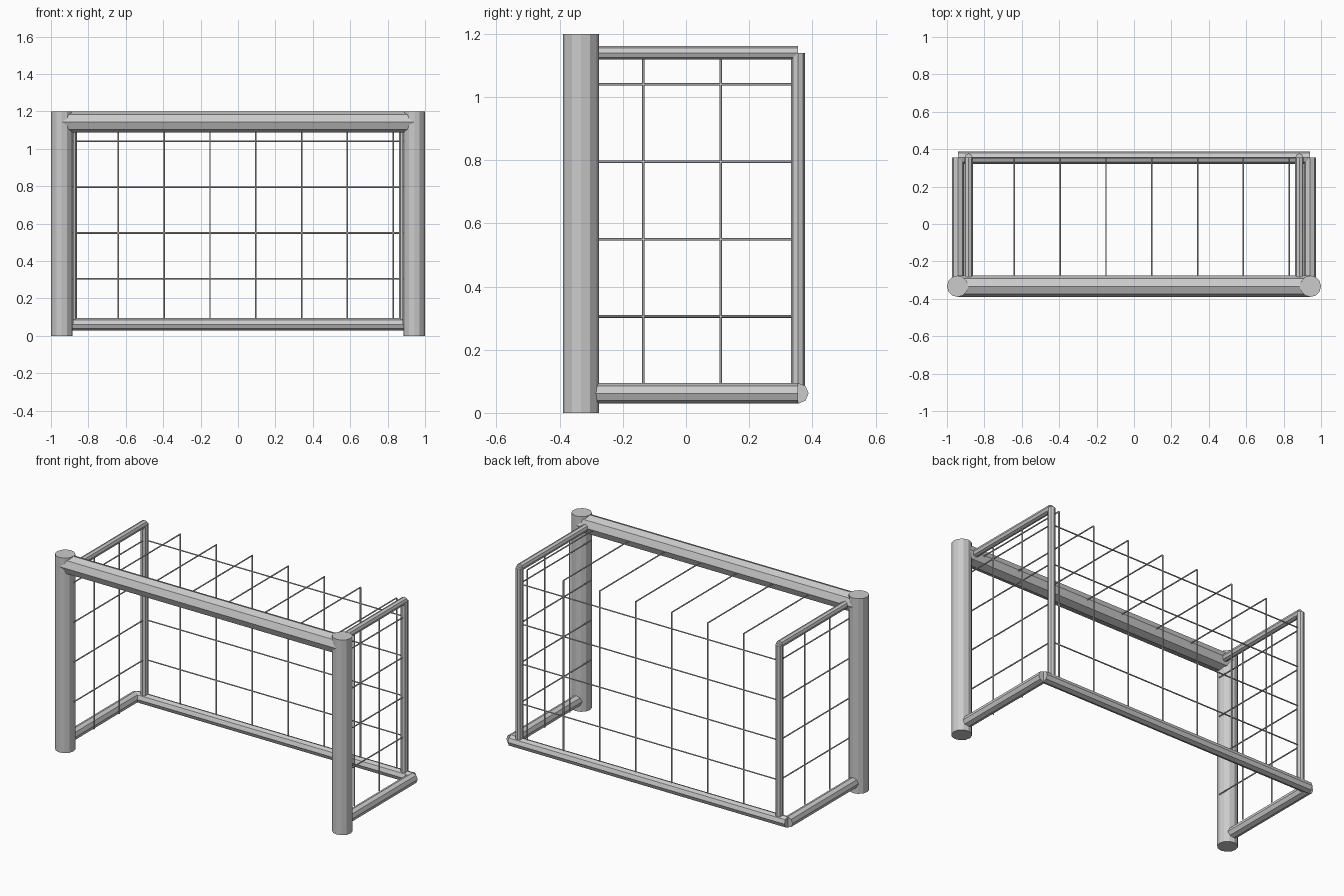
import bpy, math
from mathutils import Vector, Matrix

if "Cube" in bpy.data.objects:
    bpy.data.objects.remove(bpy.data.objects["Cube"])

def tube(name, a, b, r, sides, turn=0.0):
    """Flat-sided cylinder from a to b."""
    a, b = Vector(a), Vector(b)
    d = b - a
    bpy.ops.mesh.primitive_cylinder_add(vertices=sides, radius=r, depth=d.length)
    o = bpy.context.object
    o.name = name
    rot = d.to_track_quat('Z', 'Y').to_matrix().to_4x4()
    o.matrix_world = Matrix.Translation((a + b) / 2) @ rot @ Matrix.Rotation(turn, 4, 'Z')
    return o

PX, PY, PR = 0.943, -0.333, 0.057     # post position and radius
UX, BY = 0.884, 0.355                 # upright x, back plane y
LOW, TOP = 0.062, 1.14                # frame heights
STEP, WIRE = 0.245, 0.0042            # net spacing and radius

# Goal mouth
tube("crossbar", (-PX, PY, 1.143), (PX, PY, 1.143), PR, 8)
for s, side in ((-1, "left"), (1, "right")):
    tube(side + "_post", (s * PX, PY, 0), (s * PX, PY, 1.2), PR, 12)
    # Ground and roof rails with the rear upright
    tube(side + "_ground_rail", (s * 0.941, PY, LOW), (s * 0.941, BY, LOW), 0.033, 8)
    tube(side + "_top_rail", (s * UX, PY, TOP), (s * UX, BY, TOP), 0.022, 8)
    tube(side + "_rear_upright", (s * UX, BY, LOW), (s * UX, BY, TOP), 0.022, 8)
    # Side net
    for i in range(2):
        y = -0.135 + STEP * i
        tube(side + "_net_vertical", (s * UX, y, LOW), (s * UX, y, TOP), WIRE, 6)
    for i in range(4):
        z = 0.305 + STEP * i
        tube(side + "_net_horizontal", (s * UX, PY, z), (s * UX, BY, z), WIRE, 6)
tube("rear_ground_bar", (-0.941, BY, LOW), (0.941, BY, LOW), 0.033, 8)

# Rear net and roof strands
for i in range(7):
    x = -0.64 + STEP * i
    tube("rear_net_vertical", (x, BY, LOW), (x, BY, TOP), WIRE, 6)
    tube("roof_net_strand", (x, PY, TOP), (x, BY, TOP), WIRE, 6)
for i in range(4):
    z = 0.305 + STEP * i
    tube("rear_net_horizontal", (-UX, BY, z), (UX, BY, z), WIRE, 6)
